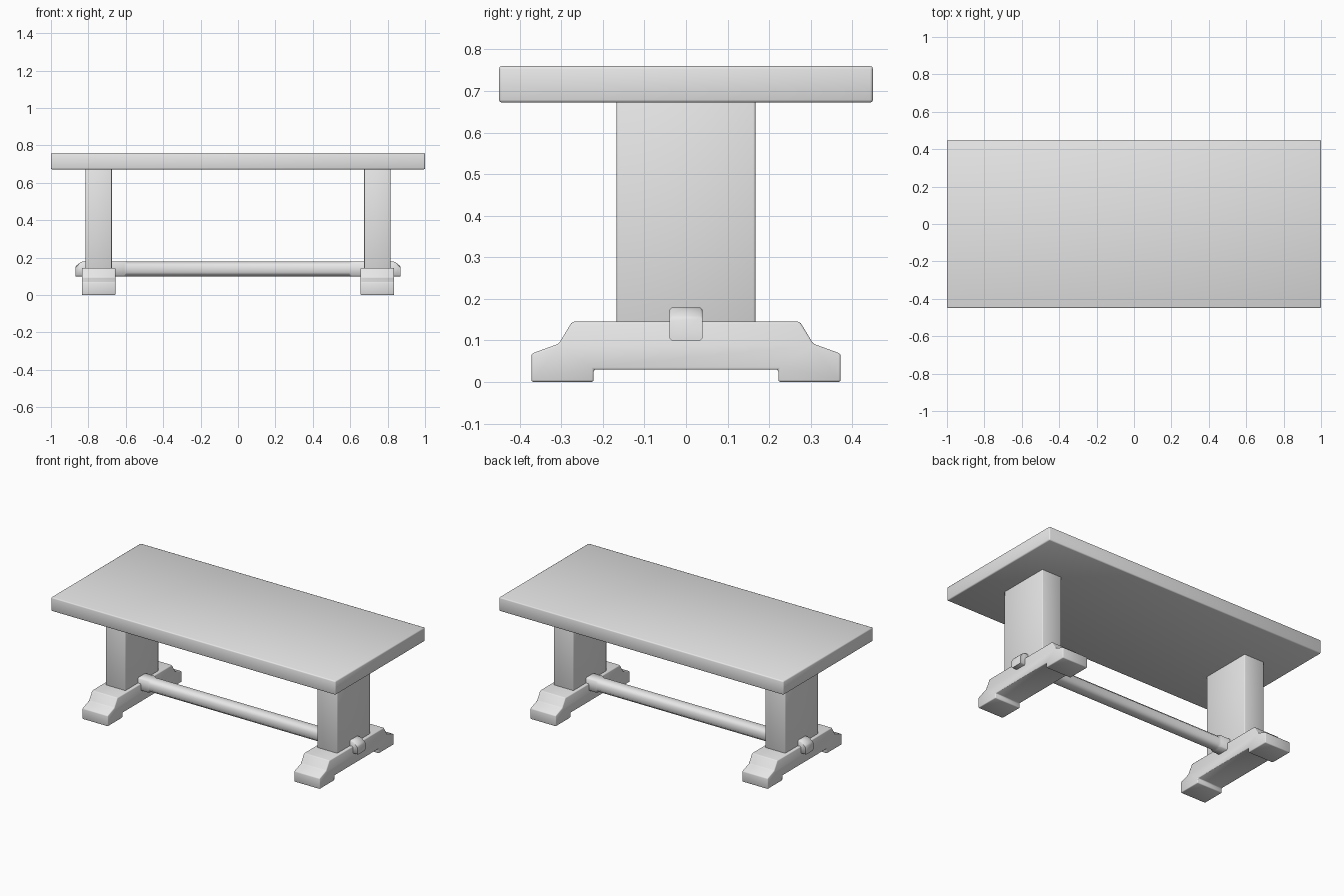
import bpy
import bmesh
from math import radians

# Remove the default object
cube = bpy.data.objects.get("Cube")
if cube:
    bpy.data.objects.remove(cube, do_unlink=True)

# Single plain material
GREY = (0.8, 0.8, 0.8, 1)
mat = bpy.data.materials.new("light grey")
mat.use_nodes = True
mat.diffuse_color = GREY
mat.node_tree.nodes["Principled BSDF"].inputs["Base Color"].default_value = GREY


def finish(name, bm, bevel=0.0):
    """Round the hard edges, shade smoothly and add the part to the scene."""
    bmesh.ops.recalc_face_normals(bm, faces=bm.faces)
    if bevel:
        edges = [e for e in bm.edges if e.calc_face_angle(0) > radians(15)]
        bmesh.ops.bevel(bm, geom=edges, offset=bevel, segments=2,
                        profile=0.5, affect='EDGES')
    mesh = bpy.data.meshes.new(name)
    bm.to_mesh(mesh)
    bm.free()
    mesh.materials.append(mat)
    obj = bpy.data.objects.new(name, mesh)
    bpy.context.collection.objects.link(obj)
    bpy.ops.object.select_all(action='DESELECT')
    obj.select_set(True)
    bpy.context.view_layer.objects.active = obj
    bpy.ops.object.shade_smooth_by_angle(angle=radians(50))
    return obj


def box(name, low, high, bevel):
    bm = bmesh.new()
    bmesh.ops.create_cube(bm, size=1)
    for v in bm.verts:
        v.co = [(a + b) / 2 + c * (b - a) for a, b, c in zip(low, high, v.co)]
    return finish(name, bm, bevel)


def extrude_x(name, profile, x0, x1, bevel):
    """Extrude a (y, z) outline along x."""
    bm = bmesh.new()
    face = bm.faces.new([bm.verts.new((x0, y, z)) for y, z in profile])
    new = bmesh.ops.extrude_face_region(bm, geom=[face])["geom"]
    verts = [g for g in new if isinstance(g, bmesh.types.BMVert)]
    bmesh.ops.translate(bm, verts=verts, vec=(x1 - x0, 0, 0))
    return finish(name, bm, bevel)


# Table top
box("table_top", (-1, -0.45, 0.672), (1, 0.45, 0.76), 0.007)

# Trestle ends: stepped foot and broad post
half = [(0.222, 0.03), (0.222, 0), (0.372, 0), (0.372, 0.068),
        (0.306, 0.092), (0.274, 0.145)]
foot = half + [(-y, z) for y, z in reversed(half)]
for side, x in (("left", 0.745), ("right", -0.745)):
    extrude_x(side + "_foot", foot, x - 0.09, x + 0.09, 0.005)
    box(side + "_post", (x - 0.07, -0.167, 0.135),
        (x + 0.07, 0.167, 0.68), 0.005)

# Stretcher: square ends, wide chamfers between the feet
half_stations = [(0.868, 0.152, 0.006), (0.862, 0.160, 0.006),
                 (0.842, 0.176, 0.006), (0.830, 0.179, 0.006),
                 (0.608, 0.179, 0.006), (0.595, 0.179, 0.022)]
stations = half_stations + [(-x, t, c) for x, t, c in reversed(half_stations)]
bm = bmesh.new()
rings = []
for x, top, c in stations:
    w, low = 0.04, 0.1
    outline = [(w - c, low), (w, low + c), (w, top - c), (w - c, top)]
    outline += [(-y, z) for y, z in reversed(outline)]
    rings.append([bm.verts.new((x, y, z)) for y, z in outline])
for a, b in zip(rings, rings[1:]):
    for i in range(len(a)):
        j = (i + 1) % len(a)
        bm.faces.new((a[i], a[j], b[j], b[i]))
bm.faces.new(rings[0])
bm.faces.new(rings[-1])
finish("stretcher", bm)
